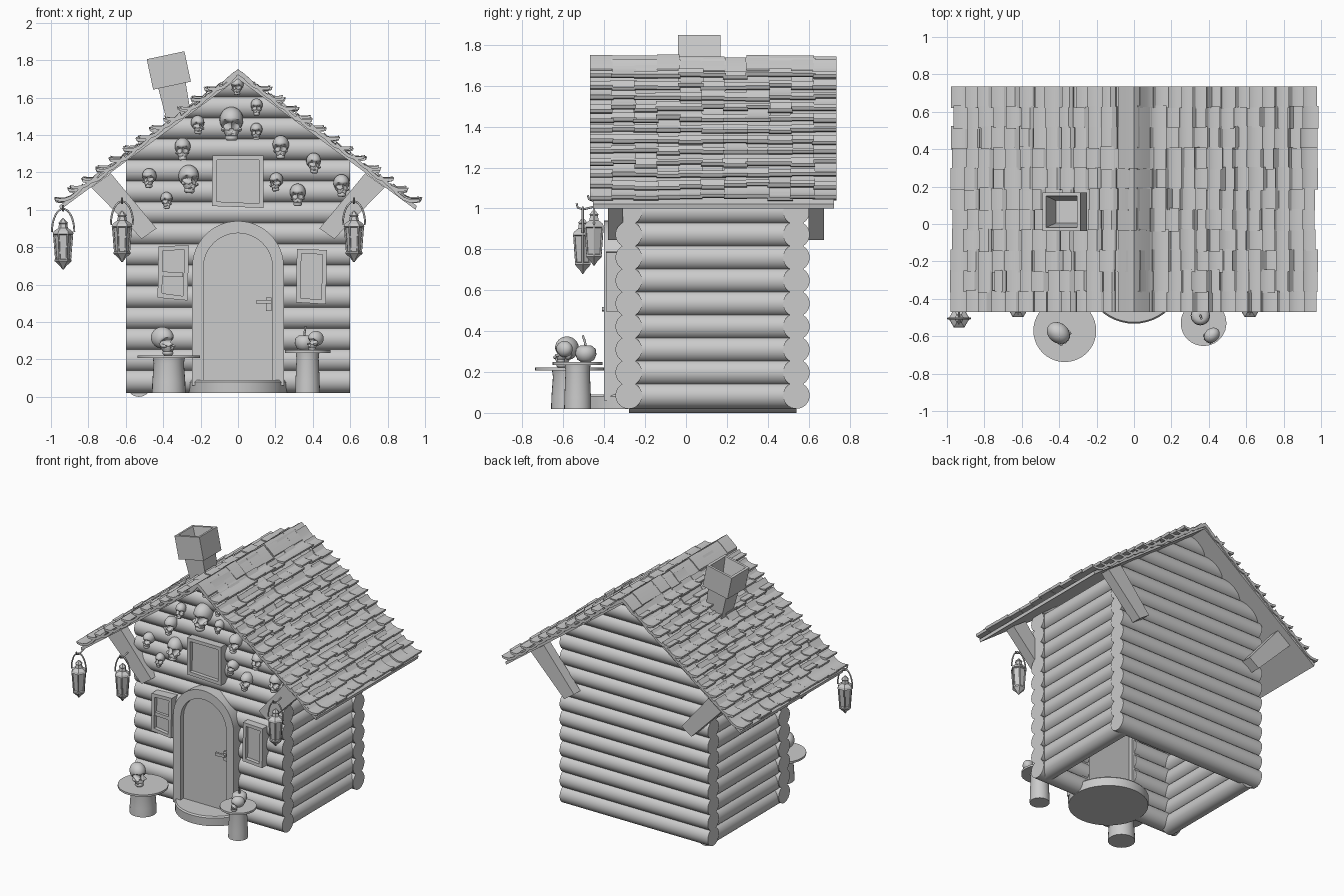
import bpy, bmesh, math, random
from mathutils import Matrix, Vector

if "Cube" in bpy.data.objects:
    bpy.data.objects.remove(bpy.data.objects["Cube"])

random.seed(4)
SLOPE, TOP = 0.737, 1.70           # roof underside: z = TOP - SLOPE * |x|
ANG = math.atan(SLOPE)
FRONT, BACK, LOG_R = -0.28, 0.54, 0.065


def finish(name, bm, angle=35):
    bmesh.ops.recalc_face_normals(bm, faces=bm.faces)
    for f in bm.faces:
        f.smooth = True
    for e in bm.edges:
        e.smooth = len(e.link_faces) == 2 and e.calc_face_angle(0) < math.radians(angle)
    me = bpy.data.meshes.new(name)
    bm.to_mesh(me)
    bm.free()
    ob = bpy.data.objects.new(name, me)
    bpy.context.collection.objects.link(ob)
    return ob


def prism(bm, pts, y0, y1):
    """Outline in x-z, extruded along y."""
    a = [bm.verts.new((x, y0, z)) for x, z in pts]
    b = [bm.verts.new((x, y1, z)) for x, z in pts]
    bm.faces.new(a)
    bm.faces.new(b[::-1])
    for i in range(len(pts)):
        j = (i + 1) % len(pts)
        bm.faces.new((a[i], a[j], b[j], b[i]))


def lathe(bm, profile, segs, mat, start=0.0):
    """Profile of (radius, z) turned about z."""
    rings = [[bm.verts.new(mat @ Vector((r * math.cos(start + math.tau * k / segs),
                                         r * math.sin(start + math.tau * k / segs), z)))
              for k in range(segs)] for r, z in profile]
    for a, b in zip(rings, rings[1:]):
        for k in range(segs):
            n = (k + 1) % segs
            bm.faces.new((a[k], a[n], b[n], b[k]))
    bm.faces.new(rings[0][::-1])
    bm.faces.new(rings[-1])


def tubes(name, paths, r):
    cu = bpy.data.curves.new(name, 'CURVE')
    cu.dimensions, cu.bevel_depth, cu.bevel_resolution, cu.use_fill_caps = '3D', r, 2, True
    for path in paths:
        s = cu.splines.new('POLY')
        s.points.add(len(path) - 1)
        for p, co in zip(s.points, path):
            p.co = (*co, 1)
    ob = bpy.data.objects.new(name, cu)
    bpy.context.collection.objects.link(ob)


def at(x, y, z):
    return Matrix.Translation((x, y, z))


# Log walls: front and back rows run up into the gable and are trimmed by the roof
def log(bm, a, b):
    a, b = Vector(a), Vector(b)
    rot = (b - a).to_track_quat('Z', 'Y').to_matrix().to_4x4()
    bmesh.ops.create_cone(bm, cap_ends=True, segments=32, radius1=LOG_R, radius2=LOG_R,
                          depth=(b - a).length, matrix=at(*((a + b) / 2)) @ rot)


def trim(bm):
    for s in (-1, 1):
        res = bmesh.ops.bisect_plane(bm, geom=bm.verts[:] + bm.edges[:] + bm.faces[:],
                                     plane_co=(0, 0, TOP), plane_no=(s * SLOPE, 0, 1), clear_outer=True)
        edges = [e for e in res['geom_cut'] if isinstance(e, bmesh.types.BMEdge)]
        if edges:
            bmesh.ops.holes_fill(bm, edges=edges)


rows = [0.085 + 0.1125 * i for i in range(15)]
for name, y in (("front_logs", FRONT), ("back_logs", BACK)):
    bm = bmesh.new()
    for z in rows:
        if y == FRONT and z < 0.85:            # doorway gap
            for s in (-1, 1):
                log(bm, (s * 0.2, y, z), (s * 0.6, y, z))
        else:
            log(bm, (-0.6, y, z), (0.6, y, z))
    trim(bm)
    finish(name, bm)
for name, x, dz in (("left_logs", -0.53, -0.02), ("right_logs", 0.53, 0)):
    bm = bmesh.new()
    for z in rows[:11]:
        log(bm, (x, FRONT, z + dz), (x, BACK, z + dz))
    trim(bm)
    finish(name, bm)

# Roof boards
bm = bmesh.new()
prism(bm, [(0, TOP), (0.95, TOP - 0.95 * SLOPE), (0.955, TOP - 0.95 * SLOPE + 0.022), (0, TOP + 0.025),
           (-0.955, TOP - 0.95 * SLOPE + 0.022), (-0.95, TOP - 0.95 * SLOPE)], -0.455, 0.725)
finish("roof_boards", bm)

# Curled roof tiles: (distance down slope, height off slope)
curl = [(-0.02, 0.018), (0.03, 0.008), (0.07, 0.006), (0.105, 0.016), (0.13, 0.034), (0.145, 0.05)]
COLS, PITCH = 11, 0.0905
edges_y = [-0.47 + 1.205 * i / COLS for i in range(COLS + 1)]
for name, side in (("left_tiles", -1), ("right_tiles", 1)):
    bm = bmesh.new()
    for row in range(12):
        for c in range(COLS):
            du, dn = random.uniform(-0.012, 0.012), random.uniform(0.004, 0.018)
            prof = curl + [(u + 0.005, n - 0.017) for u, n in reversed(curl)]
            pts = []
            for u, n in prof:
                u, n = u + row * PITCH + du + 0.02, n + dn + 0.008
                pts.append((side * (u * math.cos(ANG) + n * math.sin(ANG)),
                            TOP - u * math.sin(ANG) + n * math.cos(ANG)))
            j = random.uniform(0, 0.008)
            prism(bm, pts, edges_y[c] - j * (c > 0), edges_y[c + 1] + j * (c < COLS - 1))
    finish(name, bm, 40)

# Ridge caps
bm = bmesh.new()
for c in range(COLS):
    d = random.uniform(-0.006, 0.008)
    prism(bm, [(-0.085, 1.675 + d), (-0.035, 1.72 + d), (0, 1.745 + d), (0.035, 1.72 + d), (0.085, 1.675 + d),
               (0.085, 1.66 + d), (0, 1.715 + d), (-0.085, 1.66 + d)], edges_y[c], edges_y[c + 1])
finish("ridge_caps", bm, 25)

# Leaning chimney with hollow cap
bm = bmesh.new()
q = math.sqrt(2)
lathe(bm, [(r * q, z) for r, z in [(0.06, -0.4), (0.075, -0.083), (0.103, -0.083), (0.103, 0.083),
                                   (0.085, 0.083), (0.06, -0.05)]], 4,
      at(-0.37, 0.065, 1.745) @ Matrix.Rotation(math.radians(-12), 4, 'Y'), math.pi / 4)
finish("chimney", bm)

# Eave braces
bm = bmesh.new()
for s in (-1, 1):
    for y in (-0.345, 0.637):
        prism(bm, [(s * 0.435, 0.90), (s * 0.515, 0.845), (s * 0.785, 1.12), (s * 0.68, 1.195)], y - 0.037, y + 0.037)
finish("eave_braces", bm)


# Door: arched frame, panel, lever handle and round step
def arch(w, spring, foot):
    return [(-w, foot)] + [(-w * math.cos(math.pi * i / 24), spring + w * math.sin(math.pi * i / 24))
                           for i in range(25)] + [(w, foot)]


bm = bmesh.new()
prism(bm, arch(0.245, 0.695, 0.06) + arch(0.185, 0.69, 0.06)[::-1], -0.40, -0.24)
finish("door_frame", bm)
bm = bmesh.new()
prism(bm, arch(0.19, 0.69, 0.06), -0.365, -0.27)
finish("door_panel", bm)
bm = bmesh.new()
prism(bm, [(0.15, 0.46), (0.18, 0.46), (0.18, 0.53), (0.15, 0.53)], -0.38, -0.36)
prism(bm, [(0.10, 0.495), (0.178, 0.50), (0.178, 0.518), (0.10, 0.518)], -0.41, -0.395)
prism(bm, [(0.158, 0.50), (0.174, 0.50), (0.174, 0.516), (0.158, 0.516)], -0.40, -0.375)
finish("door_handle", bm)
bm = bmesh.new()
lathe(bm, [(0.265, 0.02), (0.268, 0.08), (0.26, 0.09)], 48, at(0, -0.265, 0))
finish("door_step", bm)


# Windows: four mitred frame bars, pane and optional glazing bar
def window(name, corners, bar):
    c = sum((Vector(p) for p in corners), Vector((0, 0))) / 4
    inner = [Vector(p) - Vector((math.copysign(0.024, p[0] - c.x), math.copysign(0.024, p[1] - c.y)))
             for p in corners]
    bm = bmesh.new()
    for i in range(4):
        j = (i + 1) % 4
        prism(bm, [corners[i], corners[j], inner[j], inner[i]], -0.392, -0.29)
    prism(bm, inner, -0.365, -0.29)
    if bar:
        prism(bm, [(inner[0].x, bar), (inner[1].x, bar - 0.005), (inner[1].x, bar + 0.02),
                   (inner[0].x, bar + 0.025)], -0.385, -0.36)
    finish(name, bm)


window("left_window", [(-0.43, 0.53), (-0.27, 0.515), (-0.262, 0.81), (-0.425, 0.805)], 0.645)
window("right_window", [(0.31, 0.505), (0.47, 0.495), (0.475, 0.785), (0.315, 0.79)], 0)
window("gable_window", [(-0.14, 1.02), (0.137, 1.01), (0.135, 1.29), (-0.137, 1.29)], 0)


# Skulls: unit-height shape facing -y with sunken eyes and nose
def skull_mesh():
    bm = bmesh.new()
    for co, sc, u, v in (((0, 0.08, 0.62), (0.35, 0.43, 0.38), 32, 20), ((0, -0.15, 0.36), (0.25, 0.24, 0.28), 28, 18),
                         ((-0.23, -0.17, 0.33), (0.08, 0.14, 0.07), 12, 8), ((0.23, -0.17, 0.33), (0.08, 0.14, 0.07), 12, 8)):
        bmesh.ops.create_uvsphere(bm, u_segments=u, v_segments=v, radius=1,
                                  matrix=at(*co) @ Matrix.Diagonal((*sc, 1)))
    lathe(bm, [(0.14, 0), (0.19, 0.06), (0.185, 0.13), (0.17, 0.14), (0.185, 0.15), (0.2, 0.3)], 20, at(0, -0.17, 0))
    for e, r, d in (((-0.14, -0.33, 0.46), 0.15, 0.25), ((0.14, -0.33, 0.46), 0.15, 0.25), ((0, -0.39, 0.3), 0.08, 0.13)):
        for v in bm.verts:
            dist = math.hypot(v.co.x - e[0], v.co.z - e[2])
            if dist < r and v.co.y < 0:
                v.co.y += d * (1 - (dist / r) ** 3)
    return finish("large_gable_skull", bm, 70)


base = skull_mesh()
base.location, base.scale = (-0.035, -0.36, 1.37), (0.18,) * 3
spots = [(0, 1.66, .09), (.1, 1.55, .09), (-.22, 1.455, .1), (.1, 1.42, .09), (-.295, 1.325, .12),
         (.23, 1.335, .125), (.4, 1.25, .11), (-.47, 1.17, .105), (-.27, 1.165, .15), (.21, 1.15, .1),
         (.55, 1.13, .12), (-.385, 1.05, .09), (.32, 1.08, .12)]
skulls = [("gable_skull", (x, -0.36, z - s / 2), s, random.uniform(-25, 25)) for x, z, s in spots]
skulls += [("left_table_skull", (-0.395, -0.59, 0.222), 0.152, 52),
           ("right_table_skull", (0.41, -0.60, 0.247), 0.105, -50)]
for name, loc, s, turn in skulls:
    ob = bpy.data.objects.new(name, base.data)
    ob.location, ob.scale = loc, (s,) * 3
    ob.rotation_euler = (0, math.radians(turn / 3) if "gable" in name else 0, math.radians(turn))
    bpy.context.collection.objects.link(ob)

# Stump tables
for name, x, y, r, R, h in (("left", -0.37, -0.57, 0.09, 0.168, 0.207), ("right", 0.372, -0.53, 0.066, 0.122, 0.235)):
    bm = bmesh.new()
    lathe(bm, [(r, 0.02), (r * 0.98, 0.08), (r * 0.9, h - 0.03), (r * 0.95, h)], 28, at(x, y, 0))
    finish(name + "_stump", bm)
    bm = bmesh.new()
    lathe(bm, [(R, h), (R, h + 0.014)], 40, at(x, y, 0))
    finish(name + "_table_top", bm)

# Apple on the right table
bm = bmesh.new()
lathe(bm, [(0.02, 0.0), (0.042, 0.014), (0.052, 0.04), (0.048, 0.066), (0.028, 0.082), (0.006, 0.076)], 20, at(0.355, -0.49, 0.247))
finish("apple", bm, 60)
tubes("apple_stem", [[(0.355, -0.49, 0.32), (0.357, -0.495, 0.35), (0.36, -0.505, 0.378)]], 0.006)

# Hanging lanterns: six-sided body, posts, oval handle and hook
for i, (x, y, z) in enumerate(((-0.935, -0.505, 0.68), (-0.62, -0.45, 0.72), (0.62, -0.45, 0.72))):
    bm = bmesh.new()
    lathe(bm, [(0.003, 0), (0.018, 0.02), (0.045, 0.045), (0.045, 0.055), (0.033, 0.058), (0.043, 0.185), (0.056, 0.19),
               (0.05, 0.205), (0.026, 0.222), (0.022, 0.245), (0.026, 0.25), (0.003, 0.275)], 6, at(x, y, z))
    finish("lantern_body_%d" % (i + 1), bm, 25)
    paths = [[(x + r * math.cos(a), y + r * math.sin(a), z + h) for r, h in ((0.038, 0.055), (0.049, 0.19))]
             for a in (k * math.tau / 6 for k in range(6))]
    paths.append([(x + 0.06 * math.cos(a), y, z + 0.2 + 0.125 * math.sin(a))
                  for a in (math.pi * k / 16 for k in range(17))])
    paths.append([(x, y - 0.03, z + 0.345), (x, y - 0.025, z + 0.325), (x, y, z + 0.315), (x, y + 0.06, z + 0.33)])
    tubes("lantern_wire_%d" % (i + 1), paths, 0.005)
